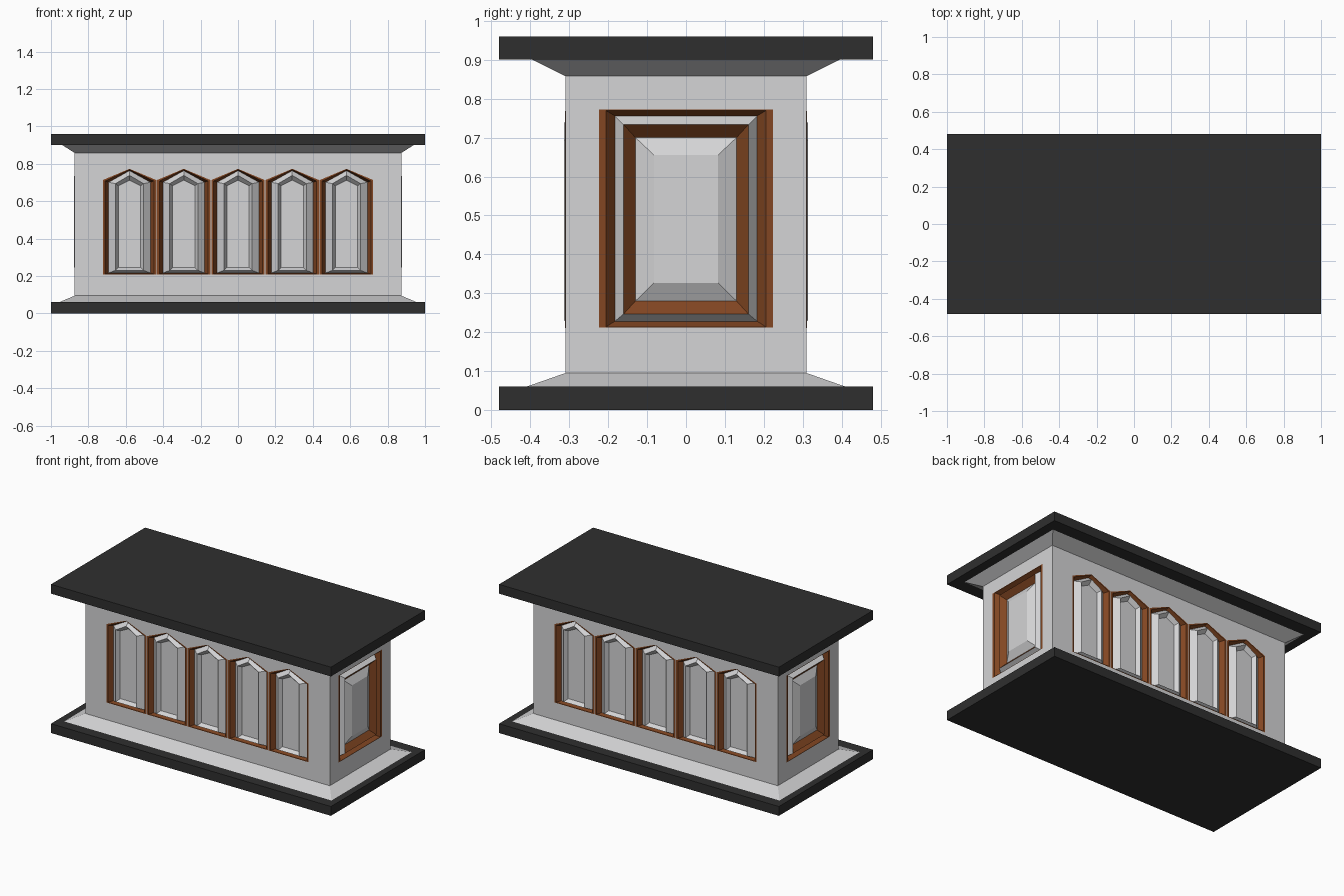
import bpy, bmesh, math
from mathutils import Matrix, Vector

if "Cube" in bpy.data.objects:
    bpy.data.objects.remove(bpy.data.objects["Cube"])


def material(name, rgb):
    m = bpy.data.materials.new(name)
    m.diffuse_color = (*rgb, 1)
    m.use_nodes = True
    m.node_tree.nodes["Principled BSDF"].inputs["Base Color"].default_value = m.diffuse_color
    return m


GREY = material("pale_grey", (0.66, 0.66, 0.67))
BROWN = material("rust_brown", (0.225, 0.062, 0.016))
BLACK = material("charcoal", (0.028, 0.028, 0.028))


def finish(bm, name, mats):
    me = bpy.data.meshes.new(name)
    bm.to_mesh(me)
    bm.free()
    for m in mats:
        me.materials.append(m)
    ob = bpy.data.objects.new(name, me)
    bpy.context.collection.objects.link(ob)
    return ob


def loft(bm, loops, bands=None, close_start=False):
    """Join equal-length point loops, cap the last one; bands = material per band + cap."""
    rows = [[bm.verts.new(p) for p in lp] for lp in loops]
    n = len(rows[0])
    bands = bands or [0] * len(rows)
    for k in range(len(rows) - 1):
        a, b = rows[k], rows[k + 1]
        for i in range(n):
            j = (i + 1) % n
            bm.faces.new((a[i], a[j], b[j], b[i])).material_index = bands[k]
    bm.faces.new(rows[-1]).material_index = bands[-1]
    if close_start:
        bm.faces.new(rows[0][::-1])


def rect_xy(x, y, z):
    return [(-x, -y, z), (x, -y, z), (x, y, z), (-x, y, z)]


def arch(w, z0, zs, za):
    return [(-w, z0), (w, z0), (w, zs), (0, za), (-w, zs)]


def rect(w, z0, z1):
    return [(-w, z0), (w, z0), (w, z1), (-w, z1)]


def place(outline, depth, turn, dist, shift=0.0):
    """Put a (across, up) outline on the wall at `dist`, turned around z."""
    m = Matrix.Rotation(math.radians(turn), 3, 'Z')
    return [m @ Vector((u + shift, -dist - depth, v)) for u, v in outline]


# base and top slabs
for name, z in (("base_slab", 0.0), ("top_slab", 0.90)):
    bm = bmesh.new()
    loft(bm, [rect_xy(1, 0.48, z), rect_xy(1, 0.48, z + 0.06)], close_start=True)
    finish(bm, name, [BLACK])

# body with flared foot and cornice
bm = bmesh.new()
loft(bm, [rect_xy(0.955, 0.41, 0.06), rect_xy(0.873, 0.31, 0.095),
          rect_xy(0.873, 0.31, 0.858), rect_xy(0.94, 0.395, 0.90)], close_start=True)
body = finish(bm, "body", [GREY])

# arched panel profile: rim, groove, ridge, sunken field (outline, depth)
ARCH = [(arch(0.143, 0.207, 0.713, 0.773), 0.001),
        (arch(0.130, 0.211, 0.708, 0.769), 0.001),
        (arch(0.112, 0.216, 0.701, 0.763), -0.028),
        (arch(0.075, 0.230, 0.694, 0.738), 0.003),
        (arch(0.060, 0.245, 0.682, 0.712), -0.022)]
ARCH_BANDS = [1, 1, 0, 0, 0]

# end panel profile: rim, groove, ridge, groove, raised field
END = [(rect(0.223, 0.212, 0.772), 0.001),
       (rect(0.205, 0.214, 0.769), 0.001),
       (rect(0.183, 0.228, 0.756), -0.028),
       (rect(0.160, 0.247, 0.733), 0.003),
       (rect(0.130, 0.280, 0.700), -0.028),
       (rect(0.082, 0.327, 0.655), -0.002)]
END_BANDS = [1, 1, 0, 1, 0, 0]

# panels on all four walls, with matching recess cutters
cut = bmesh.new()
jobs = [(f"{side}_arch_panel_{i + 1}", ARCH, ARCH_BANDS, turn, 0.31, (i - 2) * 0.29)
        for side, turn in (("front", 0), ("back", 180)) for i in range(5)]
jobs += [("right_end_panel", END, END_BANDS, 90, 0.873, 0),
         ("left_end_panel", END, END_BANDS, 270, 0.873, 0)]
for name, prof, bands, turn, dist, shift in jobs:
    bm = bmesh.new()
    loft(bm, [place(o, d, turn, dist, shift) for o, d in prof], bands)
    finish(bm, name, [GREY, BROWN])
    hole = prof[1][0]
    loft(cut, [place(hole, -0.06, turn, dist, shift),
               place(hole, 0.05, turn, dist, shift)], close_start=True)
bmesh.ops.recalc_face_normals(cut, faces=cut.faces)
cutter = finish(cut, "recess_cutter", [GREY])
cutter.hide_render = True

# cut the recesses into the body, then drop the cutter
mod = body.modifiers.new("recesses", 'BOOLEAN')
mod.operation = 'DIFFERENCE'
mod.solver = 'EXACT'
mod.object = cutter
bpy.context.view_layer.update()
deps = bpy.context.evaluated_depsgraph_get()
carved = bpy.data.meshes.new_from_object(body.evaluated_get(deps))
body.modifiers.clear()
body.data = carved
bpy.data.objects.remove(cutter)
